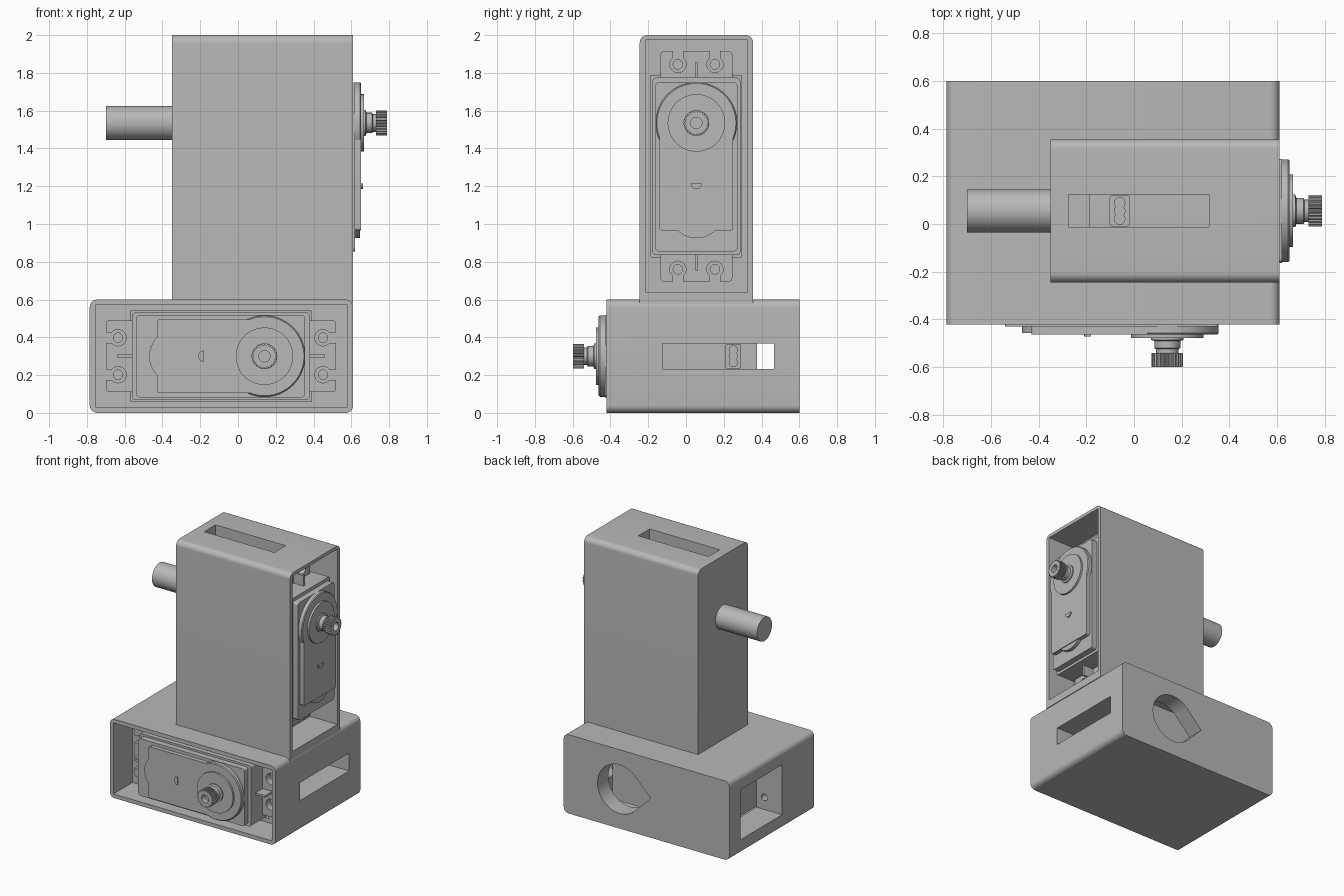
import bpy, bmesh, math
from mathutils import Matrix, Vector

cube = bpy.data.objects.get("Cube")
if cube:
    bpy.data.objects.remove(cube, do_unlink=True)

GREY = (0.48, 0.48, 0.48, 1)
mat = bpy.data.materials.new("plain_grey")
mat.use_nodes = True
mat.diffuse_color = GREY
bsdf = next(n for n in mat.node_tree.nodes if n.type == 'BSDF_PRINCIPLED')
bsdf.inputs["Base Color"].default_value = GREY
bsdf.inputs["Roughness"].default_value = 0.6
parts = []


# Local frame: x along the long side, y across, z out of the open face
def frame(origin, u, out):
    u, out = Vector(u), Vector(out)
    m = Matrix((u, out.cross(u), out)).transposed().to_4x4()
    m.translation = origin
    return m


def finish(name, bm, m):
    bmesh.ops.recalc_face_normals(bm, faces=bm.faces)
    me = bpy.data.meshes.new(name)
    bm.to_mesh(me)
    bm.free()
    me.materials.append(mat)
    ob = bpy.data.objects.new(name, me)
    ob.matrix_world = m
    bpy.context.collection.objects.link(ob)
    parts.append(ob)
    return ob


def prism(m, name, pts, z0, z1):
    bm = bmesh.new()
    f = bm.faces.new([bm.verts.new((p[0], p[1], z0)) for p in pts])
    ext = bmesh.ops.extrude_face_region(bm, geom=[f])
    verts = [g for g in ext["geom"] if isinstance(g, bmesh.types.BMVert)]
    bmesh.ops.translate(bm, verts=verts, vec=(0, 0, z1 - z0))
    return finish(name, bm, m)


def lathe(m, name, profile, steps=64):
    bm = bmesh.new()
    vs = [bm.verts.new((r, 0, z)) for r, z in profile]
    edges = [bm.edges.new(e) for e in zip(vs, vs[1:])]
    bmesh.ops.spin(bm, geom=vs + edges, cent=(0, 0, 0), axis=(0, 0, 1),
                   angle=math.tau, steps=steps)
    bmesh.ops.remove_doubles(bm, verts=bm.verts, dist=1e-5)
    return finish(name, bm, m)


def cut(ob, cutters):
    for c in cutters:
        c.hide_render = True
        mod = ob.modifiers.new("cut", 'BOOLEAN')
        mod.operation, mod.solver, mod.object = 'DIFFERENCE', 'EXACT', c
    bpy.context.view_layer.update()
    dg = bpy.context.evaluated_depsgraph_get()
    me = bpy.data.meshes.new_from_object(ob.evaluated_get(dg))
    ob.modifiers.clear()
    ob.data = me
    for c in cutters:
        parts.remove(c)
        bpy.data.objects.remove(c, do_unlink=True)


# Outlines
def rect(u0, u1, w):
    return [(u0, -w), (u1, -w), (u1, w), (u0, w)]


def rounded(u0, u1, w, r, square_start=False):
    pts = []
    corners = [(u1 - r, w - r), (u0 + r, w - r), (u0 + r, r - w), (u1 - r, r - w)]
    for k, (cx, cy) in enumerate(corners):
        if square_start and k in (1, 2):
            pts.append((u0, w if k == 1 else -w))
            continue
        for i in range(9):
            a = (k + i / 8) * math.pi / 2
            pts.append((cx + r * math.cos(a), cy + r * math.sin(a)))
    return pts


def circle(cx, cy, r, n=48):
    return [(cx + r * math.cos(i * math.tau / n), cy + r * math.sin(i * math.tau / n))
            for i in range(n)]


def teardrop(r):
    arc = [math.radians(-135 + i * 270 / 48) for i in range(49)]
    return [(r * math.cos(a), r * math.sin(a)) for a in arc] + [(-r * math.sqrt(2), 0)]


TAB_HOLES = (-0.775, 0.31)


def housing(m, name, outline, depth, extra):
    ob = prism(m, name, outline, -depth, 0)
    cutters = [prism(m, "pocket_cutter", rect(-0.895, 0.44, 0.27), -0.23, 0.1),
               prism(m, "body_cutter", rect(-0.71, 0.25, 0.24), -0.89, 0.05),
               prism(m, "cable_slot_cutter", rect(0.2, 0.7, 0.068), -0.885, -0.295)]
    for u in TAB_HOLES:
        for v in (-0.098, 0.098):
            cutters.append(prism(m, "screw_cutter", circle(u, v, 0.025, 24), -0.45, -0.2))
    cut(ob, cutters + extra)


def servo(m, tag):
    # Case, lip and raised lid
    prism(m, tag + "_case", rounded(-0.68, 0.215, 0.2175, 0.02), -0.797, 0.01)
    prism(m, tag + "_case_lip", rounded(-0.70, 0.24, 0.2325, 0.02), -0.24, -0.035)
    prism(m, tag + "_lid", rounded(-0.57, 0.08, 0.195, 0.015), 0, 0.042)
    prism(m, tag + "_lid_bulge", circle(-0.465, 0, 0.145), 0, 0.036)
    half = [(-0.3 - 0.03 * math.sin(a), 0.03 * math.cos(a))
            for a in (i * math.pi / 16 for i in range(17))]
    prism(m, tag + "_lid_marker", [(u - 0.02, v) for u, v in half], 0.03, 0.052)

    # Mounting tabs with open keyholes and a stiffening rib
    for side, u0, u1, hole, end in (("rear", -0.84, -0.66, TAB_HOLES[0], -0.9),
                                    ("fore", 0.2, 0.38, TAB_HOLES[1], 0.45)):
        tab = prism(m, f"{tag}_{side}_tab", rounded(u0, u1, 0.19, 0.02), -0.229, -0.175)
        cutters = []
        for v in (-0.098, 0.098):
            cutters.append(prism(m, "hole_cutter", circle(hole, v, 0.043, 32), -0.3, -0.1))
            slit = [(u, v + w) for u, w in rect(min(hole, end), max(hole, end), 0.027)]
            cutters.append(prism(m, "slit_cutter", slit, -0.3, -0.1))
        cut(tab, cutters)
        mid = -0.72 if side == "rear" else 0.26
        prism(m, f"{tag}_{side}_rib", rect(mid - 0.06, mid + 0.06, 0.008), -0.2, -0.09)

    # Output boss, collar and splined shaft
    lathe(m, tag + "_output_boss",
          [(0, 0), (0.215, 0), (0.215, 0.036), (0.209, 0.042), (0.152, 0.042),
           (0.152, 0.057), (0.068, 0.057), (0.068, 0.066), (0.054, 0.07),
           (0.054, 0.1), (0.047, 0.104), (0.047, 0.13), (0, 0.13)])
    teeth = []
    for i in range(100):
        r = 0.066 if i % 4 < 2 else 0.059
        a = i * math.tau / 100
        teeth.append((r * math.cos(a), r * math.sin(a)))
    spline = prism(m, tag + "_spline", teeth, 0.12, 0.178)
    cut(spline, [prism(m, "bore_cutter", circle(0, 0, 0.03, 32), 0.135, 0.3)])

    # Cable exit
    gland = frame(m @ Vector((0.21, 0, -0.67)), m.col[2].xyz, m.col[0].xyz)
    prism(gland, tag + "_cable_gland", rounded(-0.042, 0.042, 0.065, 0.012), 0, 0.06)
    for i, v in enumerate((-0.034, 0, 0.034)):
        prism(gland, f"{tag}_wire_{i + 1}", circle(0, v, 0.024, 20), 0.03, 0.085)


# Lower unit faces the front, upper unit faces the model's left
lower = frame((0.14, -0.42, 0.3), (1, 0, 0), (0, -1, 0))
upper = frame((0.61, 0.055, 1.535), (0, 0, 1), (1, 0, 0))

housing(lower, "base_housing", rounded(-0.925, 0.47, 0.3, 0.04), 1.02,
        [prism(lower, "window_cutter", rect(-1.1, -0.68, 0.19), -0.888, -0.385),
         prism(lower, "teardrop_cutter", teardrop(0.185), -1.2, -0.85)])
housing(upper, "upright_housing", rounded(-0.955, 0.465, 0.3, 0.04, True), 0.96, [])
servo(lower, "lower_servo")
servo(upper, "upper_servo")

# Pivot pin on the back of the upright
prism(upper, "pivot_pin", circle(0, 0, 0.09, 64), -1.31, -0.93)

bpy.ops.object.select_all(action='DESELECT')
for ob in parts:
    ob.select_set(True)
bpy.context.view_layer.objects.active = parts[0]
bpy.ops.object.shade_smooth_by_angle(angle=math.radians(30))
